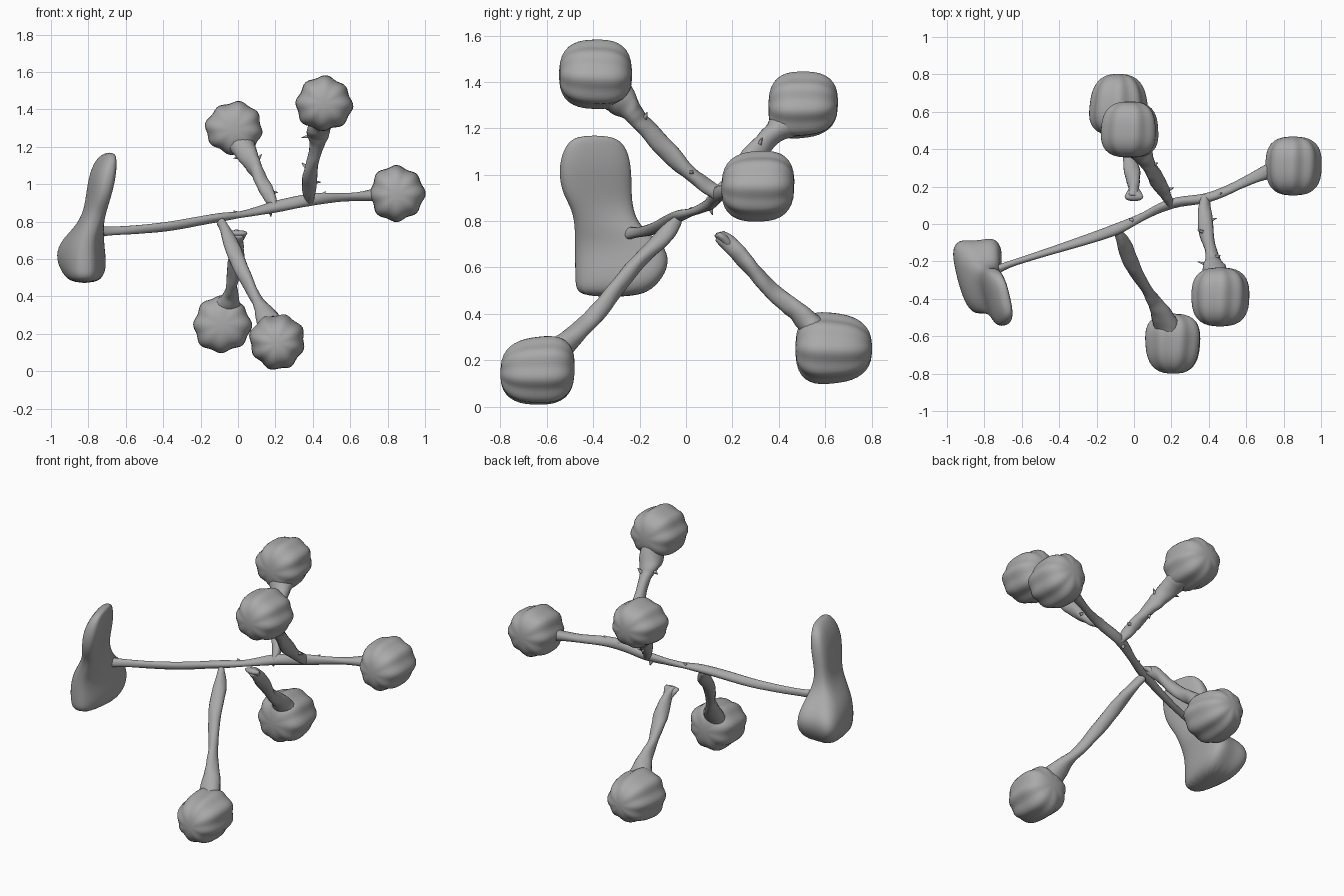
import bpy
import bmesh
import math
import random
from mathutils import Vector

random.seed(4)
default_cube = bpy.data.objects.get("Cube")
if default_cube:
    bpy.data.objects.remove(default_cube, do_unlink=True)

# Single neutral clay material
clay = bpy.data.materials.new("warm grey clay")
clay.use_nodes = True
clay.diffuse_color = (0.4, 0.4, 0.4, 1)
clay.node_tree.nodes["Principled BSDF"].inputs["Base Color"].default_value = clay.diffuse_color


def signed_power(value, power):
    return math.copysign(abs(value) ** power, value)


def loft(name, rings, subdivisions=1):
    """Skin a list of closed rings, cap both ends and smooth the result."""
    bm = bmesh.new()
    loops = [[bm.verts.new(point) for point in ring] for ring in rings]
    count = len(loops[0])
    for low, high in zip(loops, loops[1:]):
        for i in range(count):
            j = (i + 1) % count
            bm.faces.new((low[i], low[j], high[j], high[i]))
    bm.faces.new(loops[0][::-1])
    bm.faces.new(loops[-1])
    bmesh.ops.recalc_face_normals(bm, faces=bm.faces)
    mesh = bpy.data.meshes.new(name)
    bm.to_mesh(mesh)
    bm.free()
    mesh.materials.append(clay)
    mesh.polygons.foreach_set("use_smooth", [True] * len(mesh.polygons))
    obj = bpy.data.objects.new(name, mesh)
    bpy.context.collection.objects.link(obj)
    if subdivisions:
        modifier = obj.modifiers.new("soften", "SUBSURF")
        modifier.levels = modifier.render_levels = subdivisions
    return obj


def spline(points, t):
    """Catmull-Rom sample of position and radius, t from 0 to 1."""
    spans = len(points) - 1
    i = min(int(t * spans), spans - 1)
    u = t * spans - i
    a, b, c, d = (Vector(points[max(0, min(spans, i + k))]) for k in (-1, 0, 1, 2))
    return b + (c - a) * u / 2 + (a * 2 - b * 5 + c * 4 - d) * u * u / 2 \
        + (b * 3 - a - c * 3 + d) * u ** 3 / 2


def stalk(name, points, thorns=0, sides=8):
    """Lumpy twisted tube along points given as (x, y, z, radius)."""
    steps = 26
    path = [spline(points, k / steps) for k in range(steps + 1)]
    rings = []
    phase = random.random() * 6
    for k, sample in enumerate(path):
        ahead = path[min(k + 1, steps)].xyz
        behind = path[max(k - 1, 0)].xyz
        tangent = (ahead - behind).normalized()
        side = tangent.cross(Vector((0.3, 0.2, 1))).normalized()
        up = side.cross(tangent)
        ring = []
        for i in range(sides):
            angle = math.tau * i / sides
            lump = 1 + 0.2 * math.cos(2 * angle + k * 0.5 + phase) + random.uniform(-0.1, 0.1)
            offset = side * math.cos(angle) + up * math.sin(angle)
            ring.append(sample.xyz + offset * sample.w * lump)
        rings.append(ring)
    loft(name, rings)

    # Small ragged barbs
    for n in range(thorns):
        sample = path[int(steps * (0.3 + 0.55 * n / thorns))]
        angle = n * 2.4
        direction = Vector((math.cos(angle), 0.3, math.sin(angle))).normalized()
        side = direction.orthogonal().normalized()
        up = direction.cross(side)
        barb = []
        for reach, width in ((0.3, 0.016), (1.1, 0.01), (1.6, 0.002)):
            centre = sample.xyz + direction * sample.w * reach
            barb.append([centre + (side * math.cos(a) + up * math.sin(a)) * width
                         for a in (0, 1.6, 3.1, 4.7)])
        loft(name + "_barb", barb, 0)


def pod(name, centre, size, taper, lift, phase):
    """Ridged barrel lying along y; taper and lift act toward +y."""
    centre, size = Vector(centre), Vector(size)
    rings = []
    slices, sides = 18, 64
    for k in range(slices + 1):
        t = -math.cos(math.pi * (0.02 + 0.96 * k / slices))
        profile = (1 - abs(t) ** 2.7) ** (1 / 2.7) * (1 + taper * t)
        ring = []
        for i in range(sides):
            angle = math.tau * i / sides
            ridge = 0.96 + 0.04 * math.cos(8 * angle + phase + 0.4 * t) \
                + 0.025 * math.cos(3 * angle + 2 * phase)
            offset = Vector((math.cos(angle) * profile * ridge, t + 0.06 * math.sin(angle) * lift,
                             math.sin(angle) * profile * ridge + lift * t))
            ring.append(centre + offset * size)
        rings.append(ring)
    loft(name, rings, 0)


# Main branch
stalk("main_branch", [
    (-0.78, -0.27, 0.75, 0.04), (-0.68, -0.22, 0.75, 0.022), (-0.4, -0.13, 0.77, 0.026),
    (-0.12, -0.04, 0.82, 0.03), (0.03, 0.03, 0.84, 0.022), (0.2, 0.11, 0.88, 0.032),
    (0.4, 0.14, 0.92, 0.032), (0.56, 0.21, 0.93, 0.026), (0.69, 0.27, 0.94, 0.035),
    (0.78, 0.3, 0.95, 0.06)], 4)

# Side stalks
stalk("upper_front_stalk", [
    (0.38, 0.15, 0.91, 0.03), (0.38, 0.05, 0.98, 0.038), (0.39, -0.06, 1.08, 0.042),
    (0.42, -0.18, 1.21, 0.042), (0.43, -0.25, 1.29, 0.065), (0.45, -0.32, 1.36, 0.08)], 5)
stalk("upper_back_stalk", [
    (0.2, 0.1, 0.87, 0.025), (0.16, 0.17, 0.95, 0.036), (0.11, 0.26, 1.05, 0.045),
    (0.05, 0.36, 1.16, 0.055), (0, 0.45, 1.24, 0.09)], 5)
stalk("lower_front_stalk", [
    (-0.1, -0.03, 0.81, 0.02), (-0.06, -0.09, 0.74, 0.038), (-0.01, -0.22, 0.61, 0.042),
    (0.08, -0.37, 0.42, 0.036), (0.14, -0.47, 0.32, 0.05), (0.19, -0.57, 0.22, 0.08)])
stalk("lower_back_stalk", [
    (0, 0.14, 0.74, 0.032), (0, 0.2, 0.69, 0.036), (-0.01, 0.28, 0.6, 0.042),
    (-0.03, 0.38, 0.49, 0.038), (-0.04, 0.48, 0.41, 0.045), (-0.06, 0.56, 0.33, 0.08)])

# Flared broken tip of the detached stalk
loft("broken_tip", [
    [(w * math.cos(a), y + 0.02 * math.sin(a), z + 0.012 * math.sin(a))
     for a in (math.tau * i / 10 for i in range(10))]
    for w, y, z in ((0.025, 0.2, 0.68), (0.045, 0.16, 0.73), (0.068, 0.13, 0.75))])

# Pods at the stalk ends
pod("upper_front_pod", (0.46, -0.39, 1.43), (0.155, 0.157, 0.15), 0.02, 0, 0.6)
pod("upper_back_pod", (-0.02, 0.505, 1.3), (0.155, 0.15, 0.145), -0.05, 0.05, 1.5)
pod("side_pod", (0.85, 0.31, 0.95), (0.15, 0.157, 0.152), 0.02, 0.04, 0)
pod("lower_back_pod", (-0.085, 0.637, 0.25), (0.155, 0.165, 0.152), -0.12, 0, 0.3)
pod("lower_front_pod", (0.21, -0.64, 0.157), (0.15, 0.16, 0.15), 0.08, 0.06, 2.2)

# Blade with a flared, notched foot: z, rear x y, front x y, rear and front half widths
sections = [
    (1.17, -0.7, -0.32, -0.67, -0.47, 0.02, 0.02), (1.13, -0.74, -0.26, -0.67, -0.52, 0.045, 0.04),
    (1.04, -0.76, -0.235, -0.69, -0.55, 0.06, 0.06), (0.93, -0.78, -0.235, -0.71, -0.54, 0.055, 0.05),
    (0.85, -0.79, -0.23, -0.74, -0.49, 0.055, 0.05), (0.77, -0.8, -0.19, -0.78, -0.48, 0.09, 0.06),
    (0.7, -0.84, -0.07, -0.81, -0.48, 0.14, 0.07), (0.62, -0.85, -0.04, -0.82, -0.48, 0.165, 0.08),
    (0.54, -0.83, -0.08, -0.82, -0.48, 0.15, 0.08), (0.47, -0.82, -0.18, -0.82, -0.47, 0.09, 0.06)]
blade = []
for z, xr, yr, xf, yf, wr, wf in sections:
    rear, front = Vector((xr, yr, z)), Vector((xf, yf, z))
    axis = (rear - front).normalized()
    across = Vector((axis.y, -axis.x, 0))
    ring = []
    for i in range(20):
        angle = math.tau * i / 20
        along = signed_power(math.cos(angle), 0.7)
        sideways = signed_power(math.sin(angle), 0.7)
        width = wf + (wr - wf) * (along + 1) / 2
        notch = max(0, along) * (1 - abs(sideways)) * max(0, wr - 0.08) * 0.5
        ring.append(front.lerp(rear, (along + 1) / 2) + across * sideways * width - axis * notch)
    blade.append(ring)
loft("blade", blade, 2)
